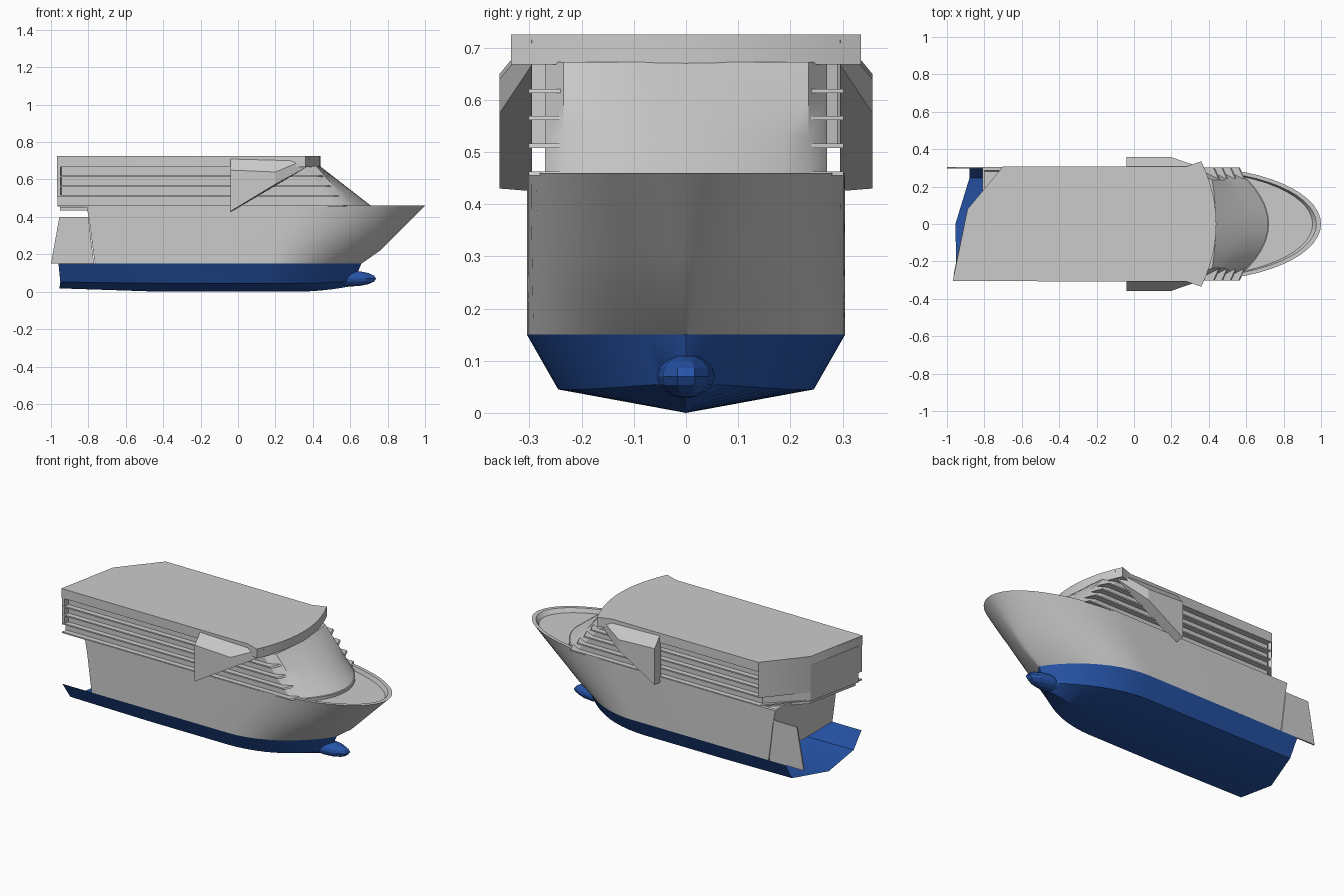
import bpy, bmesh, math

if "Cube" in bpy.data.objects:
    bpy.data.objects.remove(bpy.data.objects["Cube"])

BLUE = bpy.data.materials.new("hull_blue")
BLUE.diffuse_color = (0.02, 0.09, 0.4, 1)
BLUE.use_nodes = True
BLUE.node_tree.nodes["Principled BSDF"].inputs["Base Color"].default_value = BLUE.diffuse_color


def finish(name, bm, mat=None, smooth=30):
    bmesh.ops.remove_doubles(bm, verts=bm.verts, dist=0.0005)
    bmesh.ops.recalc_face_normals(bm, faces=bm.faces)
    me = bpy.data.meshes.new(name)
    bm.to_mesh(me)
    bm.free()
    ob = bpy.data.objects.new(name, me)
    bpy.context.collection.objects.link(ob)
    if mat:
        me.materials.append(mat)
    bpy.ops.object.select_all(action='DESELECT')
    ob.select_set(True)
    bpy.context.view_layer.objects.active = ob
    bpy.ops.object.shade_smooth_by_angle(angle=math.radians(smooth))
    return ob


def loft(name, rings, closed=True, bottom=True, top=True, mat=None, smooth=30):
    bm = bmesh.new()
    rows = [[bm.verts.new(p) for p in r] for r in rings]
    n = len(rows[0])
    for a, b in zip(rows, rows[1:]):
        for i in range(n if closed else n - 1):
            j = (i + 1) % n
            bm.faces.new((a[i], a[j], b[j], b[i]))
    if bottom:
        bm.faces.new(rows[0])
    if top:
        bm.faces.new(rows[-1])
    return finish(name, bm, mat, smooth)


# Ship plan outline: straight sides and a rounded, pointed bow
def plan(stern, start, tip, w, power, n=14):
    half = [(stern, w), ((stern + start) / 2, w)]
    for i in range(n + 1):
        t = math.sin(i / n * math.pi / 2)
        half.append((start + (tip - start) * t, w * max(0, 1 - t * t) ** power))
    return half + [(x, -y) for x, y in half[-2::-1]]


# Upper hull with flared bow, bulwark rim and sunken foredeck
levels = [(0.15, -0.765, 0.15, 0.66, 0.305, 0.85), (0.22, -0.775, 0.18, 0.76, 0.305, 0.75),
          (0.30, -0.785, 0.22, 0.84, 0.305, 0.65), (0.38, -0.795, 0.26, 0.92, 0.305, 0.56),
          (0.46, -0.81, 0.30, 1.00, 0.305, 0.5), (0.46, -0.80, 0.30, 0.975, 0.285, 0.5),
          (0.435, -0.80, 0.30, 0.955, 0.28, 0.5)]
loft("upper_hull", [[(x, y, z) for x, y in plan(s, a, t, w, p)]
                    for z, s, a, t, w, p in levels], bottom=False)

# Lower hull: keel line, chine and waterline
def keel_rise(x):
    bow, stern = max(0, x - 0.3) / 0.33, max(0, -0.6 - x) / 0.36
    return 0.035 * bow ** 2 + 0.018 * stern ** 2


chine = plan(-0.93, 0.1, 0.62, 0.245, 0.85)
water = plan(-0.93, 0.15, 0.66, 0.305, 0.85)
chine[0], chine[-1] = (-0.88, 0.245), (-0.95, -0.245)
water[0], water[-1] = (-0.88, 0.305), (-0.96, -0.305)
keel = [(x, 0, keel_rise(x)) for x, y in chine]
keel[0] = keel[-1] = (-0.955, 0, 0.018)
loft("lower_hull", [keel, [(x, y, 0.045 + 0.4 * keel_rise(x)) for x, y in chine],
                    [(x, y, 0.15) for x, y in water]],
     closed=False, bottom=False, top=False, mat=BLUE)

# Bulbous bow
bpy.ops.mesh.primitive_uv_sphere_add(segments=10, ring_count=8, radius=1,
                                     location=(0.60, 0, 0.07))
bulb = bpy.context.object
bulb.name = "bulbous_bow"
bulb.scale = (0.145, 0.055, 0.042)
bulb.data.materials.append(BLUE)

# Side plate of the open stern deck
loft("stern_side_plate",
     [[(x, y, z) for x, z in ((-0.77, 0.15), (-1, 0.15), (-0.955, 0.4), (-0.8, 0.4))]
      for y in (0.297, 0.305)])


# Superstructure outline at a height: skewed stern, raked and curved front
def deck_outline(z, w, corner, grow=0.0, front_w=0.235):
    k = (z - 0.46) / 0.21
    side, mid = 0.60 - 0.18 * k + grow, 0.71 - 0.27 * k + grow
    pts = [(-0.7, w), (-0.89, 0.08), (-0.965, -w), (side - corner, -w)]
    for i in range(11):
        y = -front_w + 2 * front_w * i / 10
        pts.append((side + (mid - side) * (1 - (y / front_w) ** 2), y, z))
    pts.append((side - corner, w))
    return [(p[0], p[1], z) for p in pts]


loft("cabin_block", [deck_outline(z, 0.27, 0.07) for z in (0.455, 0.53, 0.60, 0.672)])

# Thin balcony decks
for i, z in enumerate((0.459, 0.512, 0.565, 0.617)):
    loft(f"balcony_deck_{i + 1}", [deck_outline(z + d, 0.302, 0.03, -0.008)
                                   for d in (-0.004, 0.004)])

# Platform at the foot of the raked front
loft("front_platform", [[(x + 0.012, y, z) for x, y, _ in deck_outline(0.46, 0.26, 0.05)]
                        for z in (0.435, 0.452)])

# Stern wall panel across the skewed end
loft("stern_wall", [[(-0.7, 0.305, z), (-0.89, 0.08, z), (-0.968, -0.30, z),
                     (-0.95, -0.30, z), (-0.87, 0.075, z), (-0.69, 0.29, z)]
                    for z in (0.51, 0.72)])


# Roof slab
def roof_outline(z):
    pts = [(-0.7, 0.308), (-0.89, 0.08), (-0.968, -0.305), (0.28, -0.308)]
    for i in range(13):
        y = -0.335 + 0.67 * i / 12
        pts.append((0.44 - 0.08 * (y / 0.335) ** 2, y))
    pts.append((0.28, 0.308))
    return [(x, y, z) for x, y in pts]


loft("roof", [roof_outline(z) for z in (0.668, 0.725)])

# Wedge-shaped bridge wings on both sides
for side, name in ((-1, "right"), (1, "left")):
    inner = [(-0.04, 0.725), (0.38, 0.715), (0.37, 0.668), (-0.04, 0.425)]
    outer = [(-0.04, 0.65), (0.20, 0.64), (0.20, 0.575), (-0.04, 0.43)]
    loft(f"bridge_wing_{name}",
         [[(x, side * 0.295, z) for x, z in inner],
          [(x, side * 0.357, z) for x, z in outer]], smooth=15)
